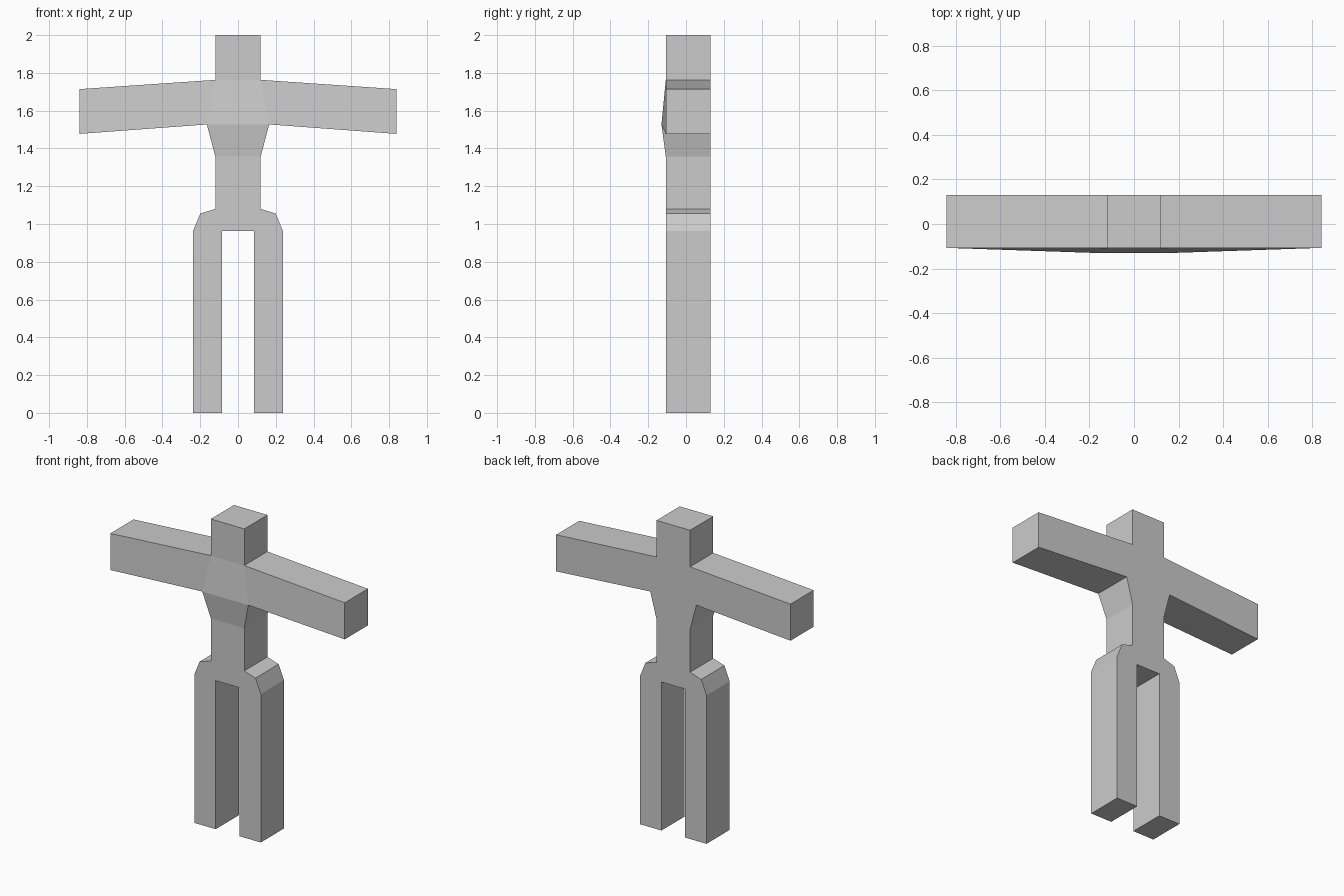
import bpy
import bmesh

cube = bpy.data.objects.get("Cube")
if cube:
    bpy.data.objects.remove(cube, do_unlink=True)

FRONT, BACK, CHEST = -0.107, 0.13, -0.13

# Left half of the outline: name -> (x, z)
POINTS = {
    "head_top": (0.12, 2.0), "shoulder": (0.12, 1.763),
    "hand_top": (0.84, 1.714), "hand_low": (0.84, 1.477),
    "armpit": (0.165, 1.527), "waist": (0.12, 1.357),
    "hip_in": (0.12, 1.08), "hip_out": (0.20, 1.055),
    "thigh": (0.238, 0.962), "foot_out": (0.238, 0.0),
    "foot_in": (0.085, 0.0), "crotch": (0.085, 0.962),
}
# Panels spanning the middle, from an upper to a lower pair of points
SPINE = ["head_top", "shoulder", "armpit", "waist", "hip_in", "crotch"]
# Panels repeated on both sides
LIMBS = [
    ("shoulder", "hand_top", "hand_low", "armpit"),
    ("hip_in", "hip_out", "thigh", "crotch"),
    ("thigh", "foot_out", "foot_in", "crotch"),
]

bm = bmesh.new()
verts = {}


def vert(name, side, back):
    key = (name, side, back)
    if key not in verts:
        x, z = POINTS[name]
        y = BACK if back else (CHEST if name == "armpit" else FRONT)
        verts[key] = bm.verts.new((side * x, y, z))
    return verts[key]


panels = [[(a, -1), (a, 1), (b, 1), (b, -1)] for a, b in zip(SPINE, SPINE[1:])]
panels += [[(n, s) for n in limb] for limb in LIMBS for s in (-1, 1)]

# Front and back surfaces
for back in (False, True):
    for panel in panels:
        bm.faces.new([vert(n, s, back) for n, s in panel])

# Side walls join the open rims of the two surfaces
names = {v: k for k, v in verts.items()}
rim = [e for e in bm.edges if e.is_boundary and not names[e.verts[0]][2]]
for e in rim:
    a, b = e.verts
    na, nb = names[a], names[b]
    bm.faces.new((a, b, vert(nb[0], nb[1], True), vert(na[0], na[1], True)))
bmesh.ops.recalc_face_normals(bm, faces=bm.faces)

mesh = bpy.data.meshes.new("figure_body")
bm.to_mesh(mesh)
bm.free()

# Plain grey material
grey = bpy.data.materials.new("light_grey")
grey.use_nodes = True
colour = (0.6, 0.6, 0.6, 1.0)
grey.diffuse_color = colour
grey.node_tree.nodes["Principled BSDF"].inputs["Base Color"].default_value = colour
mesh.materials.append(grey)

body = bpy.data.objects.new("figure_body", mesh)
bpy.context.collection.objects.link(body)
